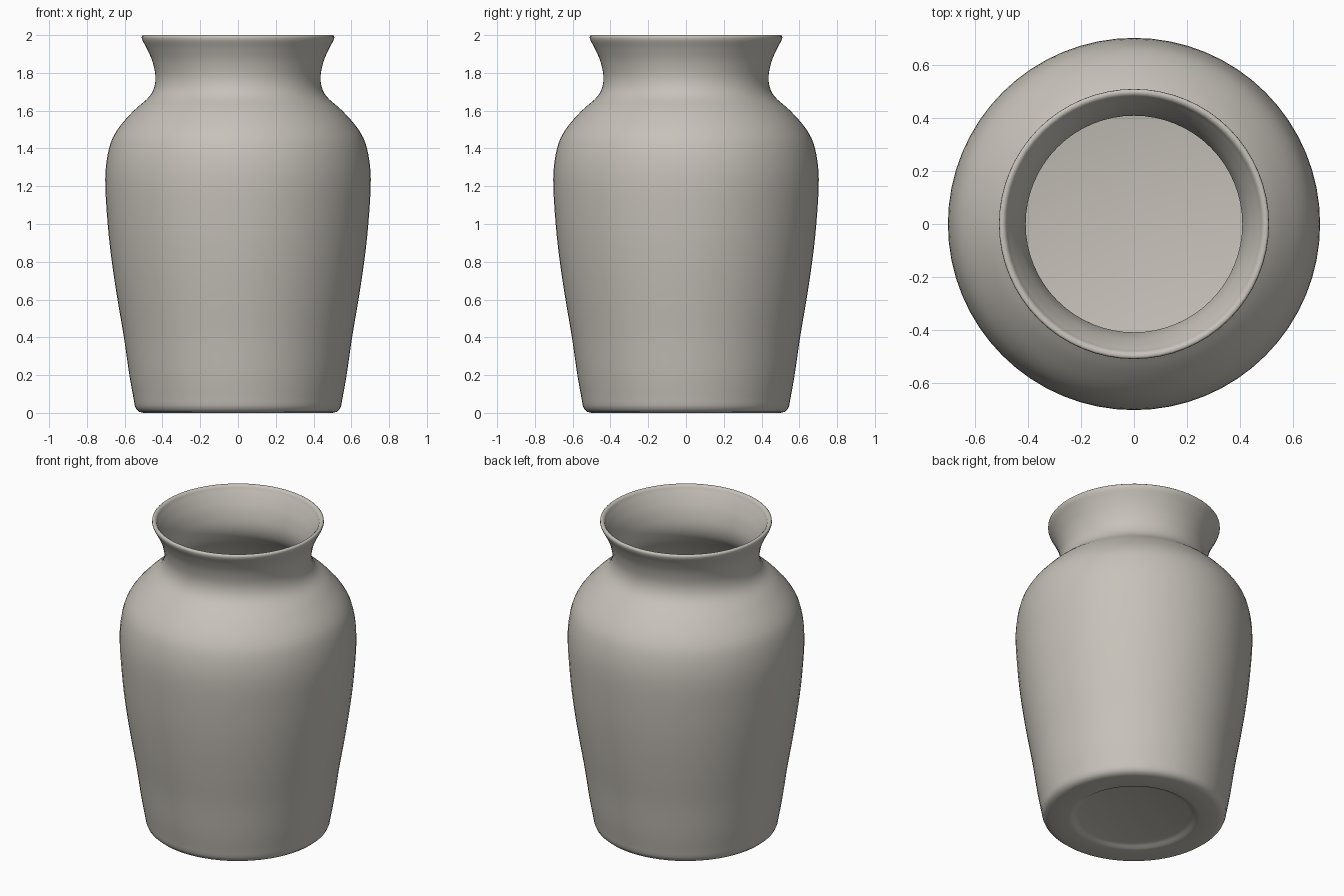
import bpy
import bmesh
import math
from mathutils import Vector

SEGMENTS = 64
WALL = 0.028

if "Cube" in bpy.data.objects:
    bpy.data.objects.remove(bpy.data.objects["Cube"], do_unlink=True)


def smooth_path(points, steps):
    """Catmull-Rom curve through the given (radius, height) points."""
    pts = [Vector(p) for p in points]
    pts = [2 * pts[0] - pts[1]] + pts + [2 * pts[-1] - pts[-2]]
    path = []
    for a, b, c, d in zip(pts, pts[1:], pts[2:], pts[3:]):
        for i in range(steps):
            t = i / steps
            path.append(0.5 * (2 * b + (c - a) * t + (2 * a - 5 * b + 4 * c - d) * t ** 2
                               + (3 * b - a - 3 * c + d) * t ** 3))
    return path + [pts[-2]]


def inset_path(path, distance):
    """Move a path towards the axis along its normals."""
    result = []
    for i, p in enumerate(path):
        tangent = path[min(i + 1, len(path) - 1)] - path[max(i - 1, 0)]
        result.append(p + Vector((-tangent.y, tangent.x)).normalized() * distance)
    return result


def lathe(name, profile, material):
    """Revolve a profile whose ends both lie on the axis."""
    bm = bmesh.new()
    verts = [bm.verts.new((p[0], 0, p[1])) for p in profile]
    edges = [bm.edges.new(pair) for pair in zip(verts, verts[1:])]
    bmesh.ops.spin(bm, geom=verts + edges, axis=(0, 0, 1), cent=(0, 0, 0),
                   angle=2 * math.pi, steps=SEGMENTS, use_merge=True)
    bmesh.ops.remove_doubles(bm, verts=bm.verts, dist=0.0001)
    bmesh.ops.recalc_face_normals(bm, faces=bm.faces)
    mesh = bpy.data.meshes.new(name)
    bm.to_mesh(mesh)
    bm.free()
    mesh.materials.append(material)
    obj = bpy.data.objects.new(name, mesh)
    bpy.context.collection.objects.link(obj)
    bpy.context.view_layer.objects.active = obj
    obj.select_set(True)
    bpy.ops.object.shade_smooth_by_angle(angle=math.radians(50))
    return obj


# Warm grey ceramic
clay = bpy.data.materials.new("warm grey ceramic")
clay.use_nodes = True
colour = (0.57, 0.54, 0.49, 1)
clay.diffuse_color = colour
clay.node_tree.nodes["Principled BSDF"].inputs["Base Color"].default_value = colour

# Outer wall from foot to lip
outer = smooth_path([
    (0.55, 0.06), (0.575, 0.2), (0.604, 0.4), (0.638, 0.6), (0.668, 0.8),
    (0.69, 1.0), (0.703, 1.24), (0.683, 1.4), (0.638, 1.5), (0.552, 1.6),
    (0.465, 1.68), (0.437, 1.76), (0.45, 1.85), (0.478, 1.92), (0.505, 1.97)], 4)

# Underside with a shallow recess, and the rounded foot
foot = [(0, 0.02), (0.33, 0.02), (0.355, 0.012), (0.37, 0.003), (0.39, 0),
        (0.5, 0), (0.523, 0.006), (0.539, 0.02), (0.547, 0.04)]

# Lip, inner wall and rounded inner floor
lip = [(0.51, 1.985), (0.509, 1.995), (0.503, 2.0), (0.492, 1.999), (0.483, 1.99)]
inner = list(reversed(inset_path(outer, WALL)))
floor = [(0.512, 0.058), (0.49, 0.05), (0, 0.05)]

lathe("vase", foot + outer + lip + inner + floor, clay)
